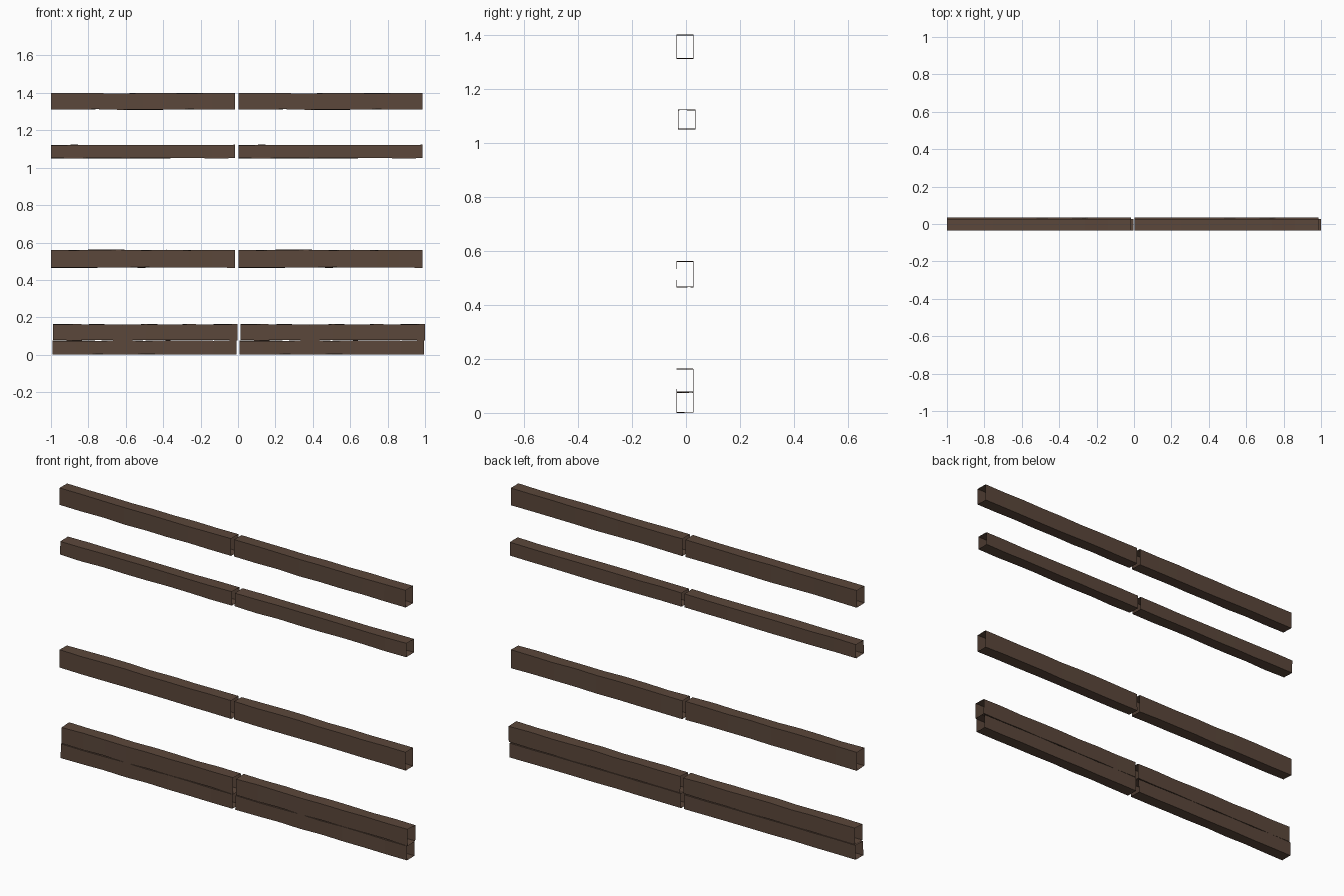
import bpy, bmesh, random

if "Cube" in bpy.data.objects:
    bpy.data.objects.remove(bpy.data.objects["Cube"])

wood = bpy.data.materials.new("dark brown wood")
wood.diffuse_color = (0.105, 0.063, 0.043, 1)
wood.use_nodes = True
wood.node_tree.nodes["Principled BSDF"].inputs["Base Color"].default_value = wood.diffuse_color

LENGTH = 0.985
CUTS = 8


def beam(name, x0, y0, y1, z0, z1, seed):
    """Hollow open-ended plank with slightly uneven hewn edges."""
    rng = random.Random(seed)
    bm = bmesh.new()
    rings = []
    for i in range(CUTS + 1):
        x = x0 + LENGTH * i / CUTS
        ring = []
        for y, z, sy, sz in ((y0, z0, 1, 1), (y1, z0, -1, 1),
                             (y1, z1, -1, -1), (y0, z1, 1, -1)):
            # wear only moves inwards
            ring.append(bm.verts.new((x, y + sy * rng.uniform(0, 0.002),
                                      z + sz * rng.uniform(0, 0.004))))
        rings.append(ring)
    for a, b in zip(rings, rings[1:]):
        for k in range(4):
            n = (k + 1) % 4
            bm.faces.new((a[k], b[k], b[n], a[n]))
    bmesh.ops.recalc_face_normals(bm, faces=bm.faces)
    # open tube: make sure the walls face outwards
    bm.normal_update()
    cy, cz = (y0 + y1) / 2, (z0 + z1) / 2
    f = bm.faces[0]
    c = f.calc_center_median()
    if f.normal.y * (c.y - cy) + f.normal.z * (c.z - cz) < 0:
        bmesh.ops.reverse_faces(bm, faces=bm.faces)
    mesh = bpy.data.meshes.new(name)
    bm.to_mesh(mesh)
    bm.free()
    mesh.materials.append(wood)
    bpy.context.collection.objects.link(bpy.data.objects.new(name, mesh))


# rails: name, left x, y range, z range
RAILS = [
    ("top_rail", -1.0, -0.036, 0.028, 1.309, 1.401),
    ("upper_rail", -1.0, -0.030, 0.035, 1.049, 1.123),
    ("middle_rail", -1.0, -0.036, 0.028, 0.464, 0.562),
    ("lower_rail", -0.988, -0.036, 0.028, 0.076, 0.164),
    ("ground_rail", -0.993, -0.036, 0.028, 0.0, 0.077),
]

# each rail is two identical planks end to end
for seed, (name, x, y0, y1, z0, z1) in enumerate(RAILS):
    beam(name + "_left", x, y0, y1, z0, z1, seed)
    beam(name + "_right", x + 1.002, y0, y1, z0, z1, seed)
